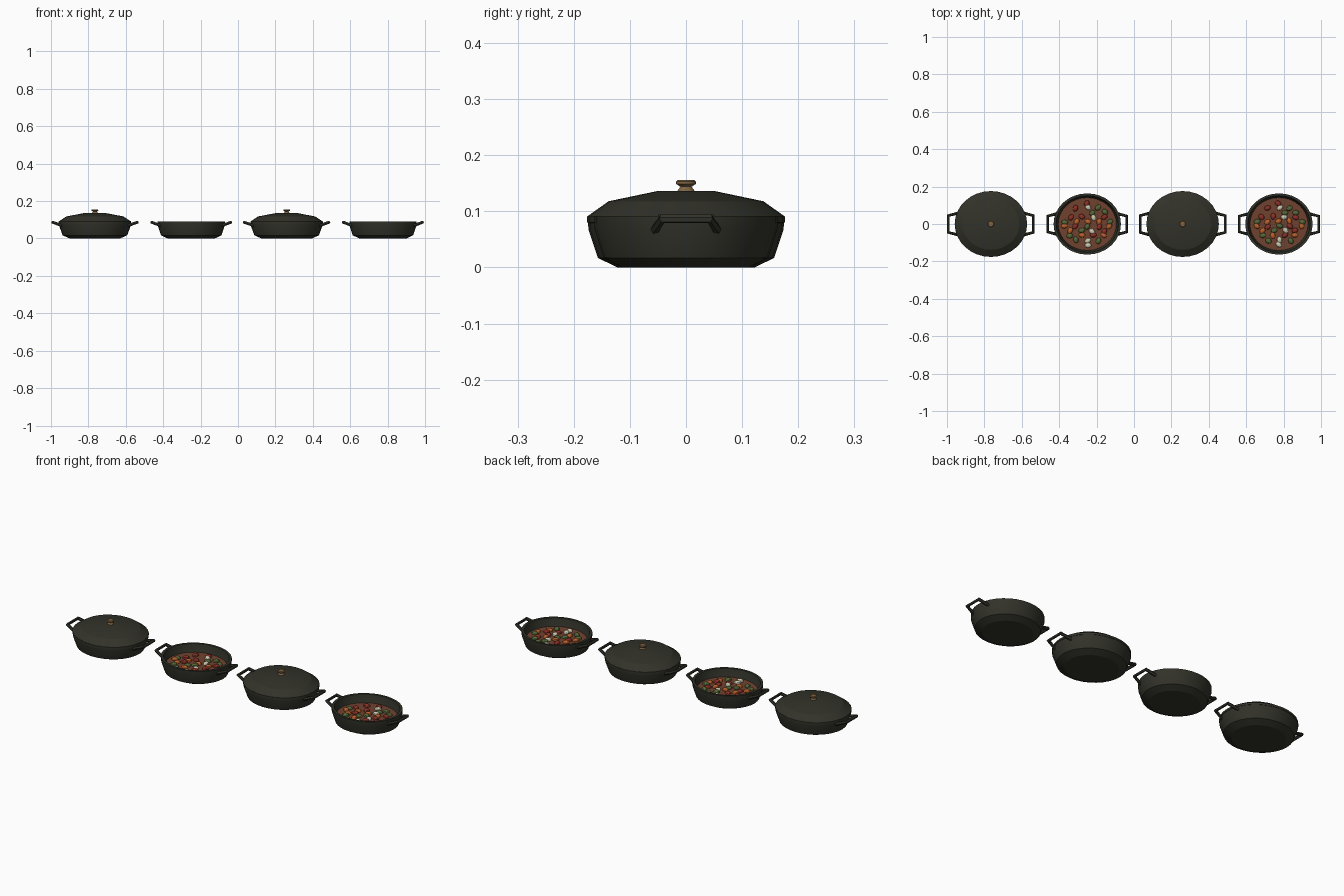
import bpy, bmesh, math, random
from mathutils import Matrix

random.seed(4)
cube = bpy.data.objects.get("Cube")
if cube:
    bpy.data.objects.remove(cube)

STRETCH = 1.1   # pans are slightly oval, wider along x
SIDES = 32


def material(name, rgb):
    m = bpy.data.materials.new(name)
    m.use_nodes = True
    m.diffuse_color = (*rgb, 1)
    m.node_tree.nodes["Principled BSDF"].inputs["Base Color"].default_value = (*rgb, 1)
    return m


iron = material("dark_iron", (0.032, 0.032, 0.023))
brass = material("brass", (0.22, 0.13, 0.055))
sauce = material("sauce_brown", (0.16, 0.055, 0.03))
food = {
    "R": material("tomato_red", (0.26, 0.03, 0.02)),
    "O": material("carrot_orange", (0.5, 0.12, 0.025)),
    "G": material("herb_green", (0.09, 0.14, 0.04)),
    "C": material("onion_cream", (0.6, 0.58, 0.43)),
}


def smooth(ob, angle=20):
    bpy.ops.object.select_all(action="DESELECT")
    ob.select_set(True)
    bpy.context.view_layer.objects.active = ob
    bpy.ops.object.shade_smooth_by_angle(angle=math.radians(angle))


def finish(name, bm, mats, x):
    bmesh.ops.recalc_face_normals(bm, faces=bm.faces)
    me = bpy.data.meshes.new(name)
    bm.to_mesh(me)
    bm.free()
    for m in mats:
        me.materials.append(m)
    ob = bpy.data.objects.new(name, me)
    ob.location.x = x
    bpy.context.collection.objects.link(ob)
    smooth(ob)
    return ob


def lathe(name, profile, mat, x, size=1.0, stretch=STRETCH):
    """Oval turned shape from (radius, height) points, capped at both ends."""
    bm = bmesh.new()
    rings = []
    for r, z in profile:
        angles = [math.tau * i / SIDES for i in range(SIDES)]
        rings.append([bm.verts.new((r * size * stretch * math.cos(a), r * size * math.sin(a), z))
                      for a in angles])
    for low, high in zip(rings, rings[1:]):
        for i in range(SIDES):
            j = (i + 1) % SIDES
            bm.faces.new((low[i], low[j], high[j], high[i]))
    bm.faces.new(rings[0])
    bm.faces.new(rings[-1])
    return finish(name, bm, [mat], x)


def handle(name, x, side, size):
    """Bracket bar that rises outwards from the wall."""
    path = [(0.168, -0.06, 0.066), (0.227, -0.045, 0.087),
            (0.227, 0.045, 0.087), (0.168, 0.06, 0.066)]
    cu = bpy.data.curves.new(name, "CURVE")
    cu.dimensions = "3D"
    cu.bevel_depth = 0.0085
    cu.bevel_resolution = 1
    cu.use_fill_caps = True
    sp = cu.splines.new("POLY")
    sp.points.add(len(path) - 1)
    for p, (px, py, pz) in zip(sp.points, path):
        p.co = (px * side * size, py * size, pz, 1)
    cu.materials.append(iron)
    ob = bpy.data.objects.new(name, cu)
    ob.location.x = x
    bpy.context.collection.objects.link(ob)
    bpy.ops.object.select_all(action="DESELECT")
    ob.select_set(True)
    bpy.context.view_layer.objects.active = ob
    bpy.ops.object.convert(target="MESH")
    smooth(bpy.context.object, 35)


PAN = [(0.122, 0), (0.157, 0.017), (0.174, 0.068), (0.175, 0.092),
       (0.162, 0.092), (0.158, 0.068), (0.14, 0.02)]
LID = [(0.165, 0.078), (0.176, 0.08), (0.176, 0.091), (0.138, 0.118), (0.052, 0.136)]
KNOB = [(0.017, 0.134), (0.01, 0.144), (0.018, 0.149), (0.018, 0.153), (0.014, 0.156)]

# Layout of the food pieces, one letter per piece
STEW = ["....R....",
        "..R.C.G..",
        ".....G.G.",
        ".R.R.C.R.",
        "G.O.O.O.G",
        "O.R.G.R.O",
        ".O.G.C.R.",
        ".G.O.R.O.",
        "..G.C.G..",
        "....C...."]


def stew(name, x):
    """Flattened lumps placed from the layout, coloured by letter."""
    bm = bmesh.new()
    keys = list(food)
    for row, line in enumerate(STEW):
        for col, key in enumerate(line):
            if key == ".":
                continue
            px = (col - 4) * 0.03 + random.uniform(-0.005, 0.005)
            py = (4.5 - row) * 0.025 + random.uniform(-0.004, 0.004)
            place = (Matrix.Translation((px, py, 0.052))
                     @ Matrix.Rotation(random.uniform(0, math.pi), 4, "Z")
                     @ Matrix.Diagonal((0.018, 0.014, 0.011, 1)))
            made = bmesh.ops.create_icosphere(bm, subdivisions=2, radius=1, matrix=place)
            for f in {f for v in made["verts"] for f in v.link_faces}:
                f.material_index = keys.index(key)
    smooth(finish(name, bm, list(food.values()), x), 60)


# Four pans: covered ones are a little larger than the open ones
for number, (x, covered) in enumerate([(-0.765, True), (-0.25, False), (0.26, True), (0.775, False)], 1):
    size = 1.0 if covered else 0.935
    lathe(f"pan_{number}", PAN, iron, x, size)
    for side, word in ((1, "left"), (-1, "right")):
        handle(f"{word}_handle_{number}", x, side, size)
    if covered:
        lathe(f"lid_{number}", LID, iron, x)
        lathe(f"lid_knob_{number}", KNOB, brass, x, 1, 1)
    else:
        lathe(f"sauce_{number}", [(0.142, 0.03), (0.151, 0.05)], sauce, x, size)
        stew(f"stew_pieces_{number}", x)
